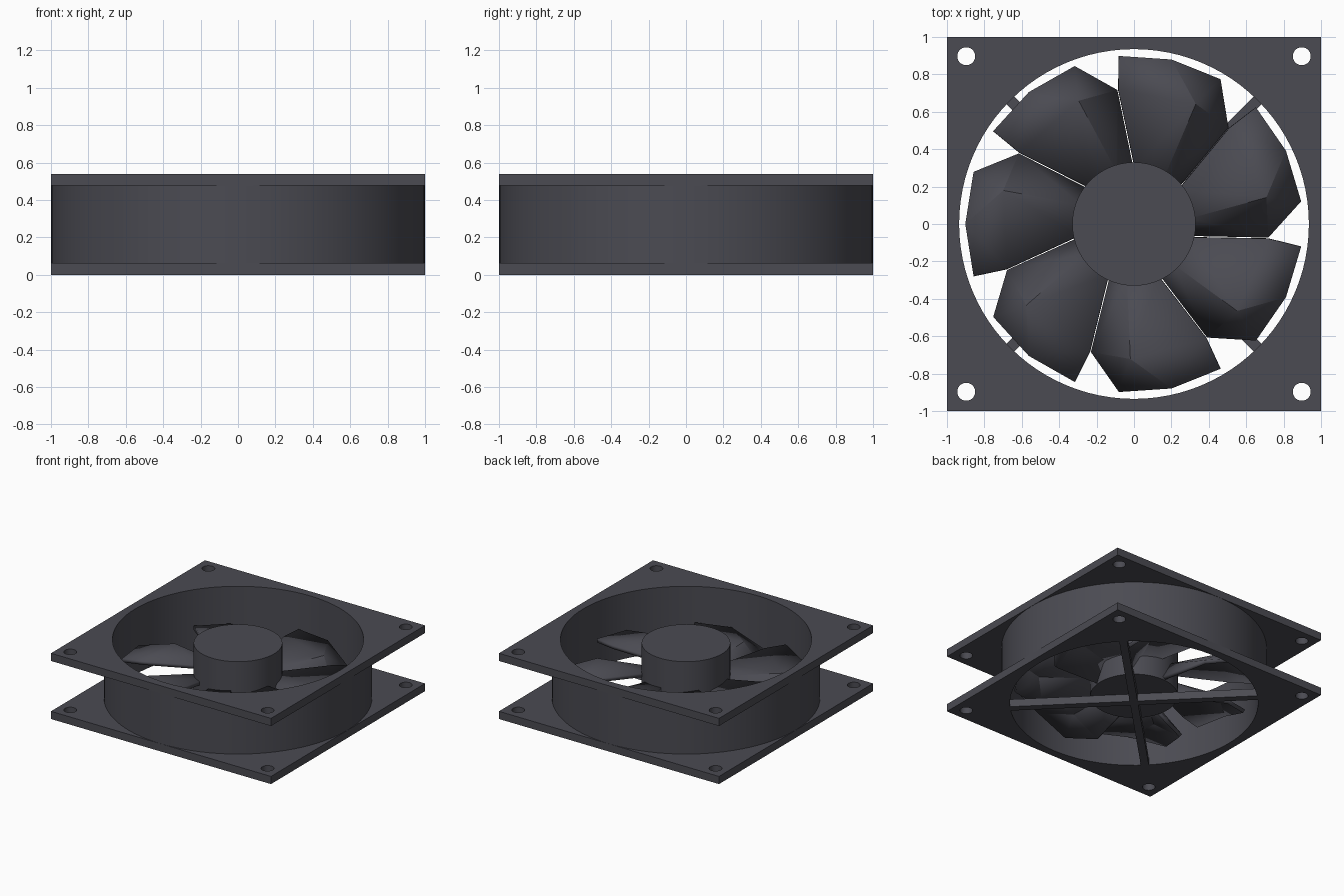
import bpy, bmesh, math

if "Cube" in bpy.data.objects:
    bpy.data.objects.remove(bpy.data.objects["Cube"], do_unlink=True)

mat = bpy.data.materials.new("dark_grey_plastic")
mat.use_nodes = True
GREY = (0.07, 0.07, 0.085, 1)
mat.diffuse_color = GREY
mat.node_tree.nodes["Principled BSDF"].inputs["Base Color"].default_value = GREY

HEIGHT, FLANGE = 0.54, 0.063
BORE = 0.935


def circle(r, cx=0, cy=0, n=96):
    return [(cx + r * math.cos(math.tau * i / n), cy + r * math.sin(math.tau * i / n))
            for i in range(n)]


def rect(w, d):
    return [(-w / 2, -d / 2), (w / 2, -d / 2), (w / 2, d / 2), (-w / 2, d / 2)]


def finish(ob):
    """Give an object the plastic and angle-limited smooth shading."""
    ob.data.materials.clear()
    ob.data.materials.append(mat)
    bpy.ops.object.select_all(action='DESELECT')
    ob.select_set(True)
    bpy.context.view_layer.objects.active = ob
    bpy.ops.object.shade_smooth_by_angle(angle=math.radians(20))


def extruded(name, loops, z0, z1, turn=0):
    """Extrude a filled outline (later loops are holes) from z0 to z1."""
    cu = bpy.data.curves.new(name, 'CURVE')
    cu.dimensions = '2D'
    cu.fill_mode = 'BOTH'
    cu.extrude = (z1 - z0) / 2
    for pts in loops:
        sp = cu.splines.new('POLY')
        sp.points.add(len(pts) - 1)
        for p, (x, y) in zip(sp.points, pts):
            p.co = (x, y, 0, 1)
        sp.use_cyclic_u = True
    ob = bpy.data.objects.new(name, cu)
    bpy.context.collection.objects.link(ob)
    ob.location.z = (z0 + z1) / 2
    ob.rotation_euler.z = turn
    bpy.ops.object.select_all(action='DESELECT')
    ob.select_set(True)
    bpy.context.view_layer.objects.active = ob
    bpy.ops.object.convert(target='MESH')
    ob = bpy.context.object
    bm = bmesh.new()
    bm.from_mesh(ob.data)
    bmesh.ops.remove_doubles(bm, verts=bm.verts, dist=1e-5)
    bmesh.ops.recalc_face_normals(bm, faces=bm.faces)
    bm.to_mesh(ob.data)
    bm.free()
    finish(ob)
    return ob


# Housing: two square flanges with screw holes, joined by a tube
holes = [circle(0.048, sx * 0.897, sy * 0.897, 32) for sx in (-1, 1) for sy in (-1, 1)]
for name, z in (("bottom_flange", 0), ("top_flange", HEIGHT - FLANGE)):
    extruded(name, [rect(2, 2), circle(BORE)] + holes, z, z + FLANGE)
extruded("housing_tube", [circle(0.999), circle(BORE)], FLANGE, HEIGHT - FLANGE)

# Support cross under the hub
for name, turn in (("support_strut_a", math.pi / 4), ("support_strut_b", -math.pi / 4)):
    extruded(name, [rect(2 * BORE + 0.02, 0.06)], 0, FLANGE, turn)

# Hub
extruded("hub", [circle(0.33)], FLANGE, 0.51)

# Blade: root, middle and tip rows, each (angle, z) from trailing to leading edge
ROWS = [
    (0.30, [(12, 0.27), (-20, 0.25), (-38, 0.09)]),
    (0.722, [(19.5, 0.27), (-14.4, 0.25), (-31.5, 0.09)]),
    (0.902, [(18, 0.26), (0, 0.25), (-18, 0.14)]),
]


def make_blade(index, count=7):
    base = math.pi + math.tau * index / count
    bm = bmesh.new()
    grid = []
    for r, row in ROWS:
        line = []
        for deg, z in row:
            a = base + math.radians(deg)
            line.append(bm.verts.new((r * math.cos(a), r * math.sin(a), z)))
        grid.append(line)
    for i in range(2):
        for j in range(2):
            bm.faces.new((grid[i][j], grid[i][j + 1], grid[i + 1][j + 1], grid[i + 1][j]))
    bm.normal_update()
    if sum(f.normal.z for f in bm.faces) < 0:
        bmesh.ops.reverse_faces(bm, faces=bm.faces)
    me = bpy.data.meshes.new("fan_blade")
    bm.to_mesh(me)
    bm.free()
    ob = bpy.data.objects.new(f"fan_blade_{index + 1}", me)
    bpy.context.collection.objects.link(ob)
    finish(ob)
    solid = ob.modifiers.new("thickness", 'SOLIDIFY')
    solid.thickness = 0.03
    solid.offset = -1


for k in range(7):
    make_blade(k)
